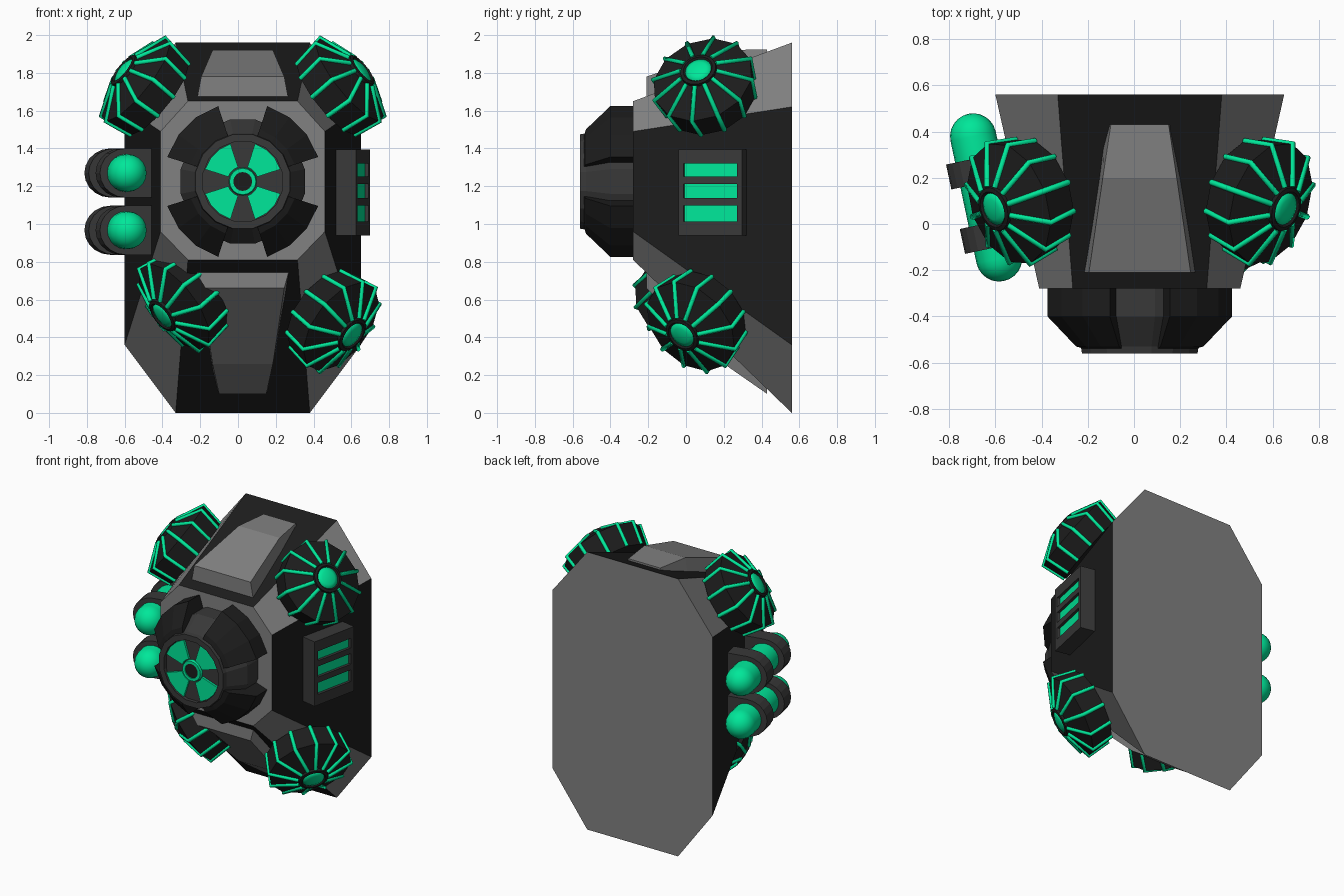
import bpy, bmesh
from math import sin, cos, pi, radians
from mathutils import Matrix, Vector

if "Cube" in bpy.data.objects:
    bpy.data.objects.remove(bpy.data.objects["Cube"])


def material(name, r, g, b):
    m = bpy.data.materials.new(name)
    m.diffuse_color = (r, g, b, 1)
    m.use_nodes = True
    m.node_tree.nodes["Principled BSDF"].inputs["Base Color"].default_value = m.diffuse_color
    return m


BLACK = material("black", 0.012, 0.012, 0.012)
DARK = material("dark_grey", 0.04, 0.04, 0.04)
GREY = material("grey", 0.22, 0.22, 0.22)
GREEN = material("green", 0.0, 0.8, 0.32)


def finish(bm, name, mats, matrix=None):
    bmesh.ops.recalc_face_normals(bm, faces=bm.faces[:])
    me = bpy.data.meshes.new(name)
    bm.to_mesh(me)
    bm.free()
    for m in mats:
        me.materials.append(m)
    ob = bpy.data.objects.new(name, me)
    bpy.context.collection.objects.link(ob)
    if matrix:
        ob.matrix_world = matrix
    return ob


def loft(name, rings, mats):
    """Skin a list of equal-sized closed rings and cap both ends."""
    bm = bmesh.new()
    vs = [[bm.verts.new(p) for p in r] for r in rings]
    n = len(vs[0])
    for a, b in zip(vs, vs[1:]):
        for i in range(n):
            f = bm.faces.new((a[i], a[(i + 1) % n], b[(i + 1) % n], b[i]))
            f.material_index = i % len(mats)
    bm.faces.new(vs[0])
    bm.faces.new(vs[-1])
    for f in bm.faces[-2:]:
        f.material_index = len(mats) - 1
    return finish(bm, name, mats)


def lathe(name, prof, mat, matrix, segs=16, a0=0.0, a1=None, smooth=False):
    """Turn an (r, h) profile round local z; partial turns use a closed profile."""
    bm = bmesh.new()
    full = a1 is None
    count = segs if full else segs + 1
    span = 2 * pi if full else a1 - a0
    rings = []
    for i in range(count):
        a = a0 + span * i / segs
        rings.append([bm.verts.new((r * cos(a), r * sin(a), h)) for r, h in prof])
    for i in range(segs):
        A, B = rings[i], rings[(i + 1) % count]
        for j in range(len(prof) - (1 if full else 0)):
            k = (j + 1) % len(prof)
            bm.faces.new((A[j], A[k], B[k], B[j])).smooth = smooth
    if not full:
        bm.faces.new(rings[0])
        bm.faces.new(rings[-1])
    bmesh.ops.remove_doubles(bm, verts=bm.verts[:], dist=1e-5)
    return finish(bm, name, [mat], matrix)


def box(name, size, loc, mat, matrix):
    bm = bmesh.new()
    bmesh.ops.create_cube(bm, size=1, matrix=Matrix.Translation(loc) @ Matrix.Diagonal((*size, 1)))
    return finish(bm, name, [mat], matrix)


# Hull: eight-sided, black flats and grey corners
def octagon(x0, x1, z0, z1, cx, lo, hi, y):
    return [(x0 + cx, y, z1), (x1 - cx, y, z1), (x1, y, hi), (x1, y, lo),
            (x1 - cx, y, z0), (x0 + cx, y, z0), (x0, y, lo), (x0, y, hi)]


loft("hull", [octagon(-.41, .46, .81, 1.65, .145, .96, 1.49, -.28),
              octagon(-.60, .65, 0, 1.96, .27, .36, 1.62, .56)], [BLACK, GREY])

# Raised panels above and below
for name, base, tops in (
        ("top_panel", (1.62, 1.72, 1.84), (1.78, 1.92, 1.925)),
        ("bottom_panel", (.77, .42, .20), (.66, .26, .10))):
    rings = []
    for y, hw, b, t in zip((-.21, .2, .43), (.22, .16, .125), base, tops):
        bw = hw + .03
        rings.append([(.025 - bw, y, b), (.025 + bw, y, b), (.025 + hw, y, t), (.025 - hw, y, t)])
    loft(name, rings, [GREY])

# Round core on the front
front = Matrix.Translation((.025, 0, 1.225)) @ Matrix.Rotation(pi / 2, 4, 'X')
lathe("core_drum", [(0, .27), (.335, .27), (.335, .40), (.26, .53), (.255, .56), (.215, .56),
                    (.215, .535), (0, .535)], DARK, front, 16, pi / 16)
petal = [(.30, .27), (.42, .27), (.42, .40), (.29, .53), (.235, .545), (.235, .50)]
lens = [(.08, .53), (.21, .53), (.21, .55), (.08, .55)]
for i in range(4):
    mid = pi / 4 + i * pi / 2
    lathe("core_petal", petal, BLACK, front, 3, mid - radians(27), mid + radians(27))
    lathe("core_light", lens, GREEN, front, 3, mid - radians(27), mid + radians(27))
lathe("core_hub_ring", [(.05, .53), (.075, .53), (.07, .557), (.05, .557), (.05, .53)], GREEN, front)
lathe("core_hub", [(0, .53), (.052, .53), (.052, .55), (0, .55)], BLACK, front)

# Vent box on the right side
side = Matrix.Translation((.61, .14, 1.167)) @ Matrix.Rotation(radians(-12), 4, 'Z')
box("vent_box", (.10, .345, .455), (-.025, 0, 0), DARK, side)
for z, h in ((.19, .075), (.065, .04), (-.05, .04), (-.19, .075)):
    box("vent_slat", (.03, .345, h), (.038, 0, z), DARK, side)
for s in (-1, 1):
    box("vent_end", (.03, .028, .455), (.038, s * .1585, 0), DARK, side)
for z in (.115, .0075, -.11):
    box("vent_light", (.012, .295, .085), (.028, 0, z), GREEN, side)

# Two capsules with rounded brackets on the left side
arc = [(.10 * cos(a), -.27 - .10 * sin(a)) for a in [i * pi / 12 for i in range(6, -1, -1)]]
capsule = arc + [(r, -h) for r, h in reversed(arc)]
for z in (.967, 1.27):
    rack = Matrix.Translation((-.64, .115, z)) @ Matrix.Rotation(radians(12), 4, 'Z')
    lathe("capsule", capsule, GREEN, rack @ Matrix.Rotation(-pi / 2, 4, 'X'), 20, smooth=True)
    arch = [(.14 * cos(a), .13 * sin(a)) for a in [pi / 2 + i * pi / 10 for i in range(11)]]
    outline = arch + [(.16, -.13), (.16, .13)]
    for y in (-.165, .12):
        b = loft("capsule_bracket", [[(x, y + d, w) for x, w in outline] for d in (-.055, .055)], [DARK])
        b.matrix_world = rack

# Corner pods: twelve-sided drums with green ribs
POD = [(0, 0), (.25, 0), (.275, .155), (.10, .23), (0, .23)]


def pod(name, base, axis):
    m = Matrix.Translation(base) @ Vector(axis).to_track_quat('Z', 'Y').to_matrix().to_4x4()
    lathe(name + "_drum", POD, BLACK, m, 12)
    lathe(name + "_ring", [(.07, .22), (.10, .22), (.097, .245), (.08, .25), (.07, .24), (.07, .22)], BLACK, m, 24)
    lathe(name + "_cap", [(0, .22), (.075, .22), (.075, .24), (.045, .252), (0, .256)], GREEN, m, 24, smooth=True)
    cu = bpy.data.curves.new(name + "_ribs", 'CURVE')
    cu.dimensions = '3D'
    cu.bevel_depth = .013
    cu.bevel_resolution = 1
    cu.use_fill_caps = True
    for i in range(12):
        a = 2 * pi * i / 12
        sp = cu.splines.new('POLY')
        sp.points.add(2)
        for p, (r, h) in zip(sp.points, ((.25, .0), (.277, .157), (.10, .235))):
            p.co = (r * cos(a), r * sin(a), h, 1)
    cu.materials.append(GREEN)
    ob = bpy.data.objects.new(name + "_ribs", cu)
    bpy.context.collection.objects.link(ob)
    ob.matrix_world = m


pod("upper_right_pod", (.475, .13, 1.67), (.75, -.27, .60))
pod("upper_left_pod", (-.425, .13, 1.67), (-.75, -.27, .60))
pod("lower_right_pod", (.44, .105, .536), (.68, -.52, -.51))
pod("lower_left_pod", (-.227, .04, .647), (-.72, -.42, -.55))
